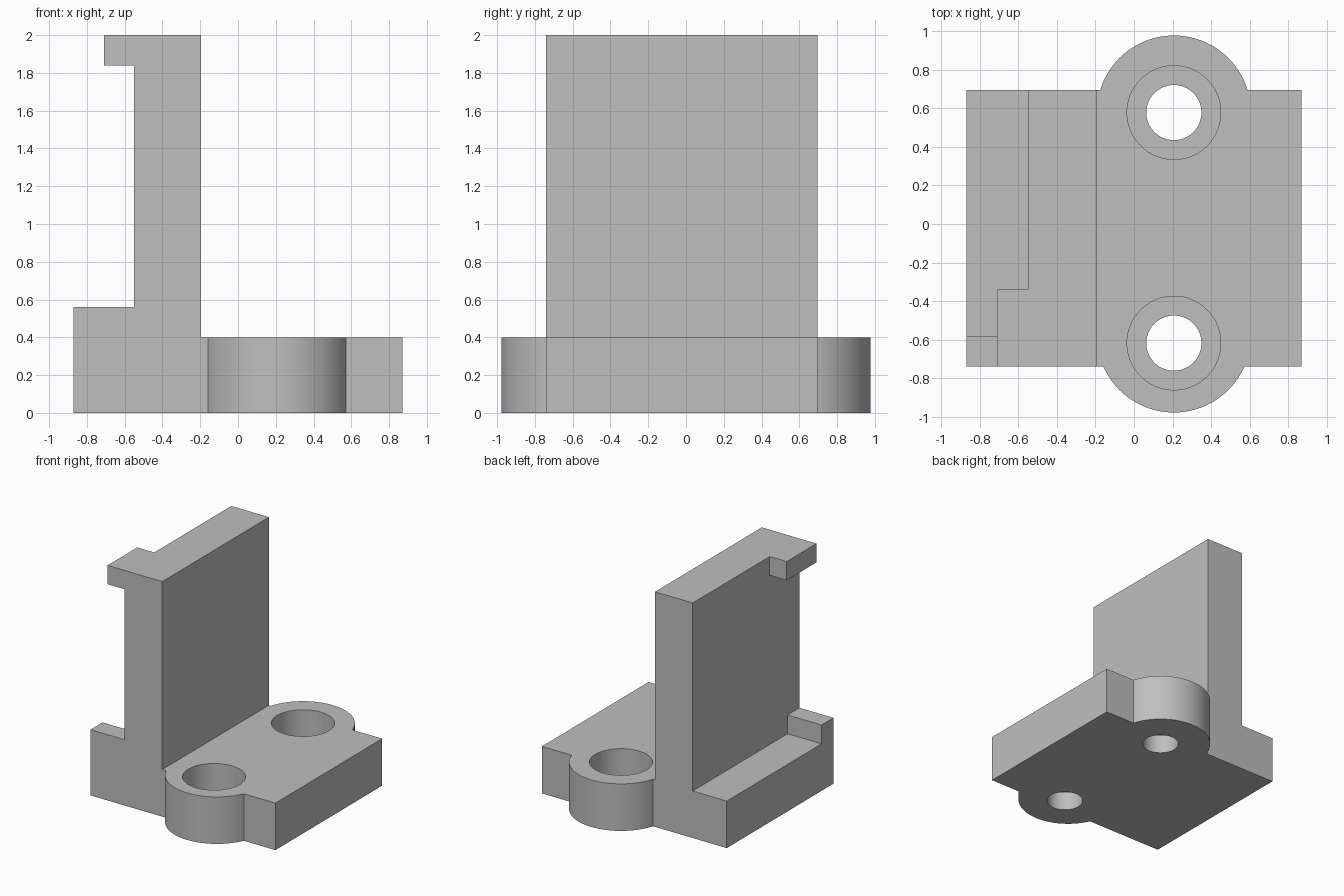
import bpy
import bmesh
from mathutils import Matrix, Vector

if "Cube" in bpy.data.objects:
    bpy.data.objects.remove(bpy.data.objects["Cube"])

grey = bpy.data.materials.new("plain grey")
grey.use_nodes = True
GREY = (0.52, 0.52, 0.52, 1)
grey.diffuse_color = GREY
grey.node_tree.nodes["Principled BSDF"].inputs["Base Color"].default_value = GREY

FRONT, BACK = -0.74, 0.695
BASE_TOP, LUG_X, LUG_Y = 0.40, 0.207, 0.578
HOLES = ((LUG_X, LUG_Y), (LUG_X, -0.618))


def add_object(name, bm):
    bmesh.ops.recalc_face_normals(bm, faces=bm.faces)
    mesh = bpy.data.meshes.new(name)
    bm.to_mesh(mesh)
    bm.free()
    mesh.materials.append(grey)
    obj = bpy.data.objects.new(name, mesh)
    bpy.context.collection.objects.link(obj)
    return obj


def box(name, low, high):
    low, high = Vector(low), Vector(high)
    bm = bmesh.new()
    bmesh.ops.create_cube(bm, size=1, matrix=Matrix.Translation((low + high) / 2)
                          @ Matrix.Diagonal((*(high - low), 1)))
    return add_object(name, bm)


def cylinder(name, centre, radius, bottom, top):
    bm = bmesh.new()
    bmesh.ops.create_cone(bm, cap_ends=True, segments=96, radius1=radius, radius2=radius,
                          depth=top - bottom,
                          matrix=Matrix.Translation((*centre, (bottom + top) / 2)))
    return add_object(name, bm)


def combine(target, other, operation):
    mod = target.modifiers.new(operation.lower(), 'BOOLEAN')
    mod.operation, mod.solver, mod.object = operation, 'EXACT', other
    bpy.ops.object.select_all(action='DESELECT')
    bpy.context.view_layer.objects.active = target
    target.select_set(True)
    bpy.ops.object.modifier_apply(modifier=mod.name)
    bpy.data.objects.remove(other)


# Base plate with rounded lugs front and back
bracket = box("bracket", (-0.87, FRONT, 0), (0.87, BACK, BASE_TOP))
for side in (-1, 1):
    combine(bracket, cylinder("lug", (LUG_X, side * LUG_Y), 0.40, 0, BASE_TOP), 'UNION')

# Counterbored screw holes
for centre in HOLES:
    combine(bracket, cylinder("counterbore", centre, 0.243, 0.16, 0.6), 'DIFFERENCE')
    combine(bracket, cylinder("bore", centre, 0.143, -0.2, 0.6), 'DIFFERENCE')

# Upright wall, top lip and corner stop
for name, low, high in (
    ("wall", (-0.55, FRONT, 0), (-0.195, BACK, 2)),
    ("top_lip", (-0.71, FRONT, 1.84), (-0.50, -0.34, 2)),
    ("corner_stop", (-0.87, FRONT, 0), (-0.50, -0.58, 0.56)),
):
    combine(bracket, box(name, low, high), 'UNION')

# Smooth round surfaces, sharp corners
bpy.ops.object.select_all(action='DESELECT')
bracket.select_set(True)
bpy.context.view_layer.objects.active = bracket
bpy.ops.object.shade_smooth_by_angle(angle=0.5)
